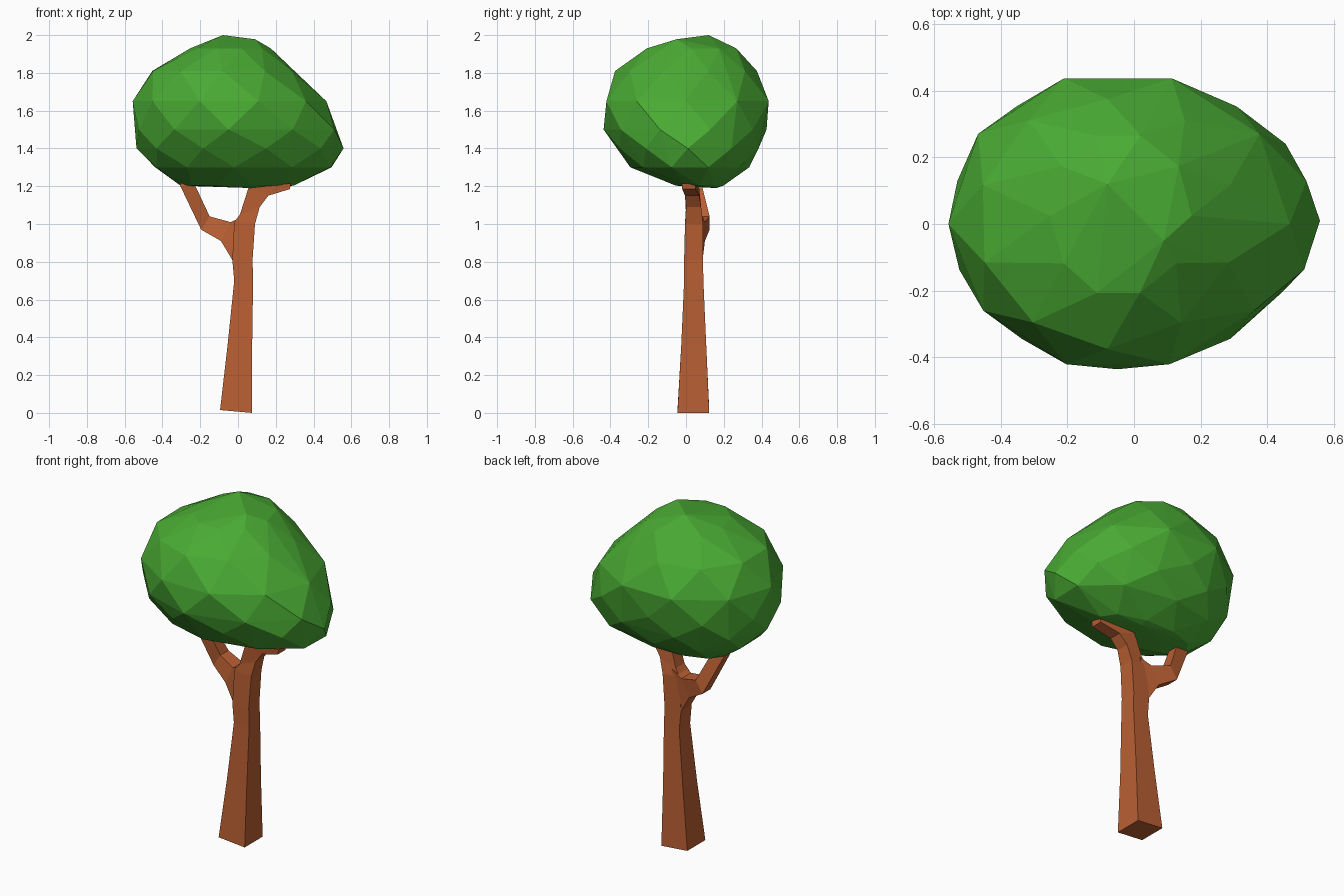
import bpy, bmesh, math

if "Cube" in bpy.data.objects:
    bpy.data.objects.remove(bpy.data.objects["Cube"])


def finish(name, bm, color):
    bmesh.ops.recalc_face_normals(bm, faces=bm.faces[:])
    mesh = bpy.data.meshes.new(name)
    bm.to_mesh(mesh)
    bm.free()
    obj = bpy.data.objects.new(name, mesh)
    bpy.context.collection.objects.link(obj)
    mat = bpy.data.materials.new(name + "_colour")
    mat.diffuse_color = color
    mat.use_nodes = True
    mat.node_tree.nodes["Principled BSDF"].inputs["Base Color"].default_value = mat.diffuse_color
    mesh.materials.append(mat)
    return obj


def limb(name, stations, color):
    """Four-sided loft; each station is x,z of one side, x,z of the other, front y, back y."""
    bm = bmesh.new()
    rings = []
    for ax, az, bx, bz, y0, y1 in stations:
        rings.append([bm.verts.new(p) for p in
                      ((ax, y0, az), (bx, y0, bz), (bx, y1, bz), (ax, y1, az))])
    for r, s in zip(rings, rings[1:]):
        for i in range(4):
            j = (i + 1) % 4
            bm.faces.new((r[i], r[j], s[j], s[i]))
    bm.faces.new(rings[0])
    bm.faces.new(rings[-1])
    return finish(name, bm, color)


BROWN = (0.49, 0.115, 0.033, 1)
GREEN = (0.068, 0.41, 0.034, 1)

# Trunk bending into the right branch
limb("trunk", [
    (-.095, .015, .075, 0, -.045, .123),
    (-.055, .36, .075, .36, -.025, .107),
    (-.02, .70, .08, .70, -.01, .092),
    (-.03, .81, .077, .81, -.01, .09),
    (-.02, 1.01, .09, 1.0, -.005, .09),
    (.01, 1.05, .115, 1.09, 0, .08),
    (.055, 1.19, .16, 1.15, -.005, .07),
    (.28, 1.215, .275, 1.185, -.02, .05),
], BROWN)

# Left branch with its elbow
limb("left_branch", [
    (-.03, .81, .03, 1.04, .0, .088),
    (-.09, .91, -.04, 1.01, .01, .10),
    (-.195, .97, -.15, 1.04, .05, .125),
    (-.305, 1.2, -.225, 1.2, .02, .085),
    (-.30, 1.235, -.24, 1.235, .025, .075),
], BROWN)

# Leafy crown: hull over staggered oval rings (z, middle, left, right, front, back)
levels = [
    (1.203, -.02, -.30, .29, -.06, .20),
    (1.30, -.02, -.45, .51, -.29, .33),
    (1.40, -.03, -.53, .55, -.37, .39),
    (1.50, -.05, -.545, .535, -.43, .42),
    (1.65, -.05, -.55, .46, -.445, .445),
    (1.81, -.08, -.465, .30, -.37, .37),
    (1.93, -.05, -.25, .17, -.22, .27),
]
SIDES = 10
bm = bmesh.new()
for k, (z, xm, x0, x1, y0, y1) in enumerate(levels):
    for i in range(SIDES):
        a = 2 * math.pi * (i + 0.5 * (k % 2)) / SIDES
        f = 1.015 + 0.035 * math.sin(a) * abs(math.sin(2 * a))  # fuller at the back
        c, s = f * math.cos(a), f * math.sin(a)
        bm.verts.new((xm + c * ((x1 - xm) if c > 0 else (xm - x0)),
                      (y0 + y1) / 2 + s * (y1 - y0) / 2, z))
for p in ((-.08, .12, 2.0), (.09, -.05, 1.978), (.08, .16, 1.19)):
    bm.verts.new(p)
bmesh.ops.convex_hull(bm, input=bm.verts[:])
bmesh.ops.delete(bm, geom=[v for v in bm.verts if not v.link_faces], context='VERTS')
finish("leaf_crown", bm, GREEN)
